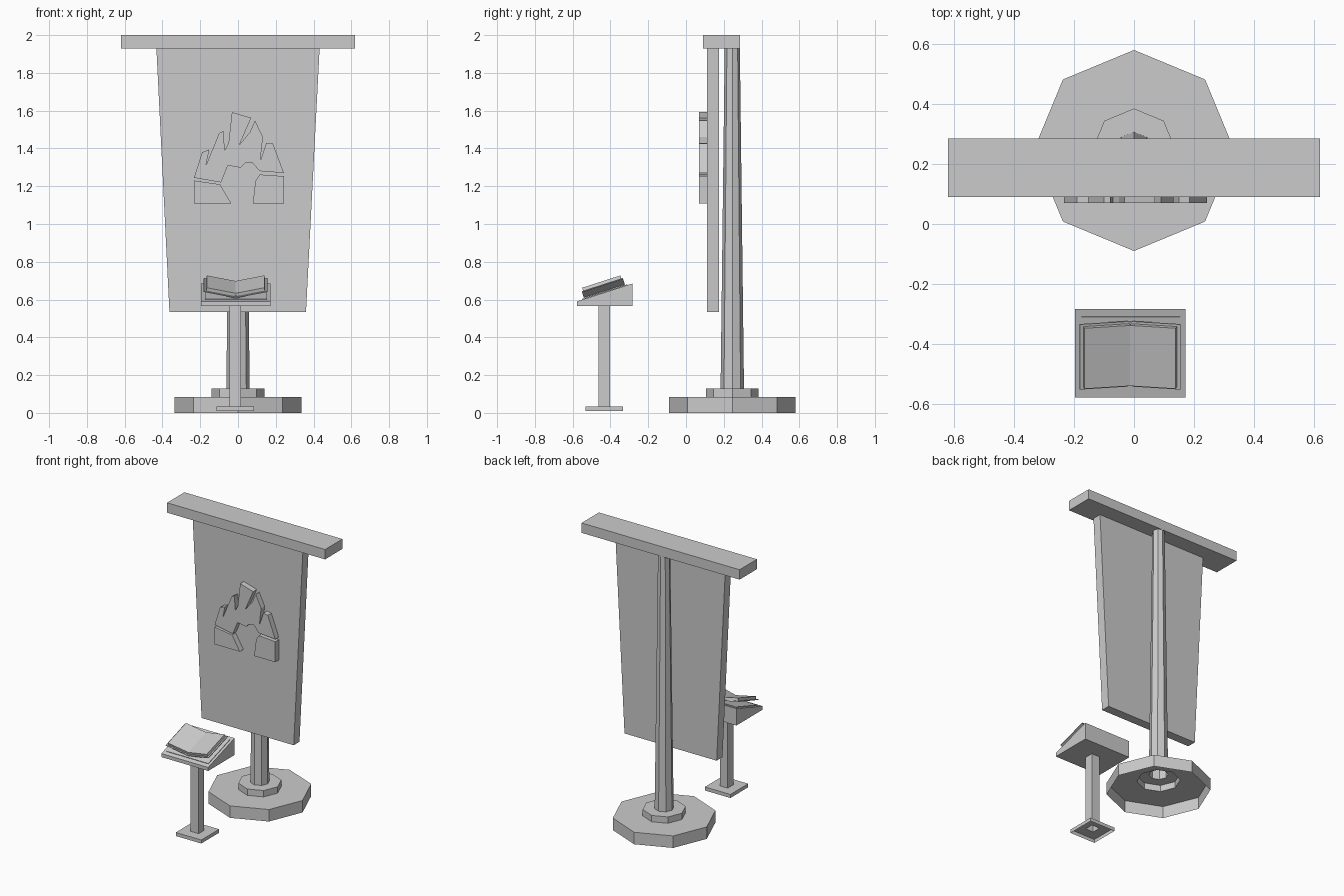
import bpy
import bmesh
import math
from mathutils import Matrix, Vector

cube = bpy.data.objects.get("Cube")
if cube:
    bpy.data.objects.remove(cube)

GREY = (0.6, 0.6, 0.6, 1)
stone = bpy.data.materials.new("plain grey")
stone.use_nodes = True
stone.diffuse_color = GREY
stone.node_tree.nodes["Principled BSDF"].inputs["Base Color"].default_value = GREY


def finish(name, bm, matrix=None, closed=True):
    """Turn a bmesh into a flat shaded grey object."""
    if matrix:
        bm.transform(matrix)
    if closed:
        bmesh.ops.recalc_face_normals(bm, faces=bm.faces)
    mesh = bpy.data.meshes.new(name)
    bm.to_mesh(mesh)
    bm.free()
    mesh.materials.append(stone)
    obj = bpy.data.objects.new(name, mesh)
    bpy.context.collection.objects.link(obj)
    return obj


def extrude_profile(name, points, depth, matrix=None):
    """Solid made by sweeping a closed outline along the vector depth."""
    bm = bmesh.new()
    face = bm.faces.new([bm.verts.new(p) for p in points])
    result = bmesh.ops.extrude_face_region(bm, geom=[face], use_keep_orig=True)
    moved = [v for v in result["geom"] if isinstance(v, bmesh.types.BMVert)]
    bmesh.ops.translate(bm, verts=moved, vec=depth)
    return finish(name, bm, matrix)


def box(name, low, high, matrix=None):
    x0, y0, z0 = low
    x1, y1, z1 = high
    outline = [(x0, y0, z0), (x1, y0, z0), (x1, y1, z0), (x0, y1, z0)]
    return extrude_profile(name, outline, (0, 0, z1 - z0), matrix)


def stepped_column(name, centre, sides, phase, profile):
    """Hollow column, open underneath, from (radius, height) steps."""
    bm = bmesh.new()
    rings = []
    for radius, z in profile:
        angles = [phase + math.tau * i / sides for i in range(sides)]
        rings.append([bm.verts.new((centre[0] + radius * math.cos(a),
                                    centre[1] + radius * math.sin(a), z))
                      for a in angles])
    for lower, upper in zip(rings, rings[1:]):
        for i in range(sides):
            j = (i + 1) % sides
            bm.faces.new((lower[i], lower[j], upper[j], upper[i]))
    return finish(name, bm, closed=False)


# Banner stand: octagonal foot, collar and tapering pole
stepped_column("banner_stand", (0, 0.245), 8, 0,
               [(0.335, 0), (0.335, 0.085), (0.14, 0.085), (0.14, 0.13),
                (0.062, 0.13), (0.04, 1.94)])
box("crossbar", (-0.62, 0.09, 1.93), (0.62, 0.285, 2.0))

# Hanging banner, narrower towards the bottom
extrude_profile("banner", [(-0.363, 0.11, 0.535), (0.36, 0.11, 0.535),
                           (0.432, 0.11, 1.93), (-0.432, 0.11, 1.93)],
                (0, 0.065, 0))

# Raised rocky arch on the banner
relief = {
    "rock_peaks": [(-0.233, 1.245), (-0.19, 1.38), (-0.152, 1.395),
                   (-0.17, 1.31), (-0.1, 1.48), (-0.078, 1.492),
                   (-0.07, 1.39), (-0.05, 1.43), (-0.032, 1.592),
                   (0.07, 1.562), (0.008, 1.42), (0.062, 1.485),
                   (0.09, 1.548), (0.132, 1.46), (0.118, 1.335),
                   (0.15, 1.43), (0.185, 1.425), (0.243, 1.27),
                   (0.115, 1.28), (0.075, 1.325), (0.038, 1.322),
                   (0.012, 1.298), (-0.053, 1.31), (-0.09, 1.22)],
    "rock_left_foot": [(-0.233, 1.23), (-0.095, 1.21), (-0.035, 1.108),
                       (-0.233, 1.108)],
    "rock_right_foot": [(0.115, 1.262), (0.243, 1.253), (0.243, 1.108),
                        (0.078, 1.108), (0.093, 1.23)],
}
for name, outline in relief.items():
    extrude_profile(name, [(x, 0.07, z) for x, z in outline], (0, 0.041, 0))

# Lectern: square foot with post, and a sloping desk
root2 = math.sqrt(2)
stepped_column("lectern_post", (-0.015, -0.433), 4, math.pi / 4,
               [(0.1 * root2, 0.01), (0.1 * root2, 0.035),
                (0.031 * root2, 0.035), (0.031 * root2, 0.57)])
extrude_profile("lectern_desk", [(-0.197, -0.578, 0.565), (-0.197, -0.283, 0.565),
                                 (-0.197, -0.283, 0.685), (-0.197, -0.578, 0.59)],
                (0.368, 0, 0))

# Open book, built flat then laid on the slope
slope = math.atan2(0.095, 0.295)
lay = (Matrix.Translation(Vector((-0.013, -0.43, 0.6377)))
       @ Matrix.Rotation(slope, 4, "X"))
box("book_mat", (-0.162, -0.126, -0.002), (0.166, 0.128, 0.004), lay)
box("book_spine", (-0.013, -0.112, 0.002), (0.013, 0.112, 0.01), lay)
for side, word in ((1, "left"), (-1, "right")):
    tilt = lay @ Matrix.Translation((0, 0, 0.005)) @ Matrix.Rotation(-side * 0.2, 4, "Y")
    for part, inner, outer, half, z0, z1 in (
            ("cover", 0.008, 0.172, 0.114, 0, 0.005),
            ("pages", 0.004, 0.16, 0.106, 0.005, 0.024)):
        xs = sorted((side * inner, side * outer))
        box(f"book_{word}_{part}", (xs[0], -half, z0), (xs[1], half, z1), tilt)
